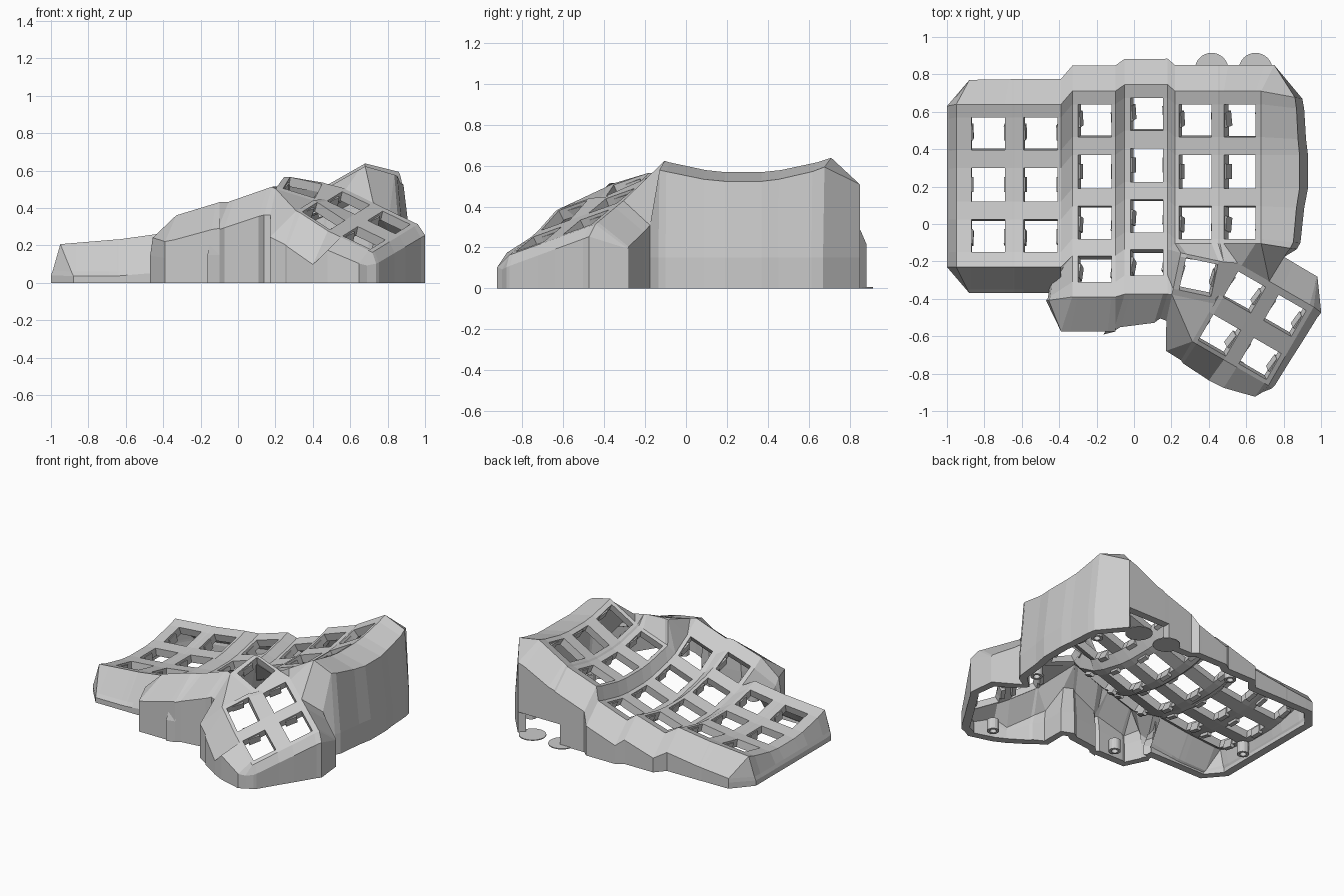
import bpy, bmesh, math
from mathutils import Vector, Matrix

cube = bpy.data.objects.get("Cube")
if cube:
    bpy.data.objects.remove(cube)

grey = bpy.data.materials.new("plain grey")
grey.use_nodes = True
COLOUR = (0.6, 0.6, 0.6, 1)
grey.diffuse_color = COLOUR
grey.node_tree.nodes["Principled BSDF"].inputs["Base Color"].default_value = COLOUR


def finish(bm, name):
    mesh = bpy.data.meshes.new(name)
    bm.to_mesh(mesh)
    bm.free()
    mesh.materials.append(grey)
    obj = bpy.data.objects.new(name, mesh)
    bpy.context.collection.objects.link(obj)
    return obj


bm = bmesh.new()
holes = []


def face(*verts):
    unique = list(dict.fromkeys(verts))
    if len(unique) > 2 and not bm.faces.get(unique):
        bm.faces.new(unique)


def strip(a, b):
    for k in range(len(a) - 1):
        face(a[k], a[k + 1], b[k + 1], b[k])


def patch(grid):
    """Skin a grid of vertices, leaving a switch hole at every odd cell."""
    for i in range(len(grid) - 1):
        for j in range(len(grid[0]) - 1):
            quad = (grid[i][j], grid[i + 1][j], grid[i + 1][j + 1], grid[i][j + 1])
            if i % 2 and j % 2:
                holes.append([v.co.copy() for v in quad])
            else:
                face(*quad)


# Key columns: x edges, centre y, base height at left and right, front reach
BOWL = 1.3
ROWS = [0.43, 0.36, 0.185, 0.09, -0.09, -0.185, -0.36]


def key_column(x0, h0, h1, x1, yc, z0, z1, front, lift=0):
    rows = ROWS + front
    grid = []
    for x in (x0, h0, h1, x1):
        base = z0 + (z1 - z0) * (x - x0) / (x1 - x0)
        line = []
        for j, d in enumerate(rows):
            z = base + BOWL - math.sqrt(BOWL**2 - d * d) + lift * max(0, j - 7) / 2
            line.append(bm.verts.new((x, yc + d, z)))
        grid.append(line)
    patch(grid)
    return grid


short, cut = [-0.44], [-0.385]
A = key_column(-0.95, -0.87, -0.69, -0.65, 0.21, 0.13, 0.155, short)
B = key_column(-0.64, -0.59, -0.41, -0.39, 0.21, 0.155, 0.19, short)
C = key_column(-0.33, -0.30, -0.12, -0.10, 0.28, 0.16, 0.23, [-0.45, -0.59, -0.67], 0.015)
D = key_column(-0.05, -0.02, 0.155, 0.18, 0.315, 0.19, 0.27, [-0.45, -0.59, -0.69], 0.045)
E = key_column(0.22, 0.24, 0.415, 0.45, 0.28, 0.35, 0.43, cut)
F = key_column(0.46, 0.48, 0.65, 0.68, 0.28, 0.44, 0.565, cut)
columns = [A, B, C, D, E, F]
for left, right in zip(columns, columns[1:]):
    n = min(len(left[3]), len(right[0]))
    strip(left[3][:n], right[0][:n])


# Thumb cluster: a tilted plane with one single key and a two by two block
def thumb_patch(cx, cy, angle, us, vs, lift=0):
    c, s = math.cos(angle), math.sin(angle)
    grid = []
    for i, u in enumerate(us):
        line = []
        for v in vs:
            x, y = cx + u * c - v * s, cy + u * s + v * c
            z = 0.52 - 0.207 * (x - 0.34) + 0.478 * (y + 0.28)
            if i < 2 and v < 0:
                z += lift
            line.append(bm.verts.new((x, y, min(z, 0.565))))
        grid.append(line)
    patch(grid)
    return grid


S = thumb_patch(0.345, -0.285, math.radians(-12),
                [-0.12, -0.087, 0.087, 0.115], [-0.12, -0.088, 0.088, 0.108])
T = thumb_patch(0.6325, -0.5425, math.radians(-30),
                [-0.235, -0.21, -0.04, 0.04, 0.21, 0.235],
                [-0.235, -0.213, -0.053, 0.053, 0.213, 0.25], 0.025)
s_top = [line[3] for line in S]
s_low = [line[0] for line in S]
t_top = [line[5] for line in T]
t_low = [line[0] for line in T]

# Webs between the thumb cluster and the key columns
strip([c[7] for c in E], s_top)
strip([E[3][7]] + [c[7] for c in F], [s_top[3], s_top[3]] + t_top[:3])
strip(S[3][::-1], T[0][:1:-1])
face(*s_low, T[0][2], T[0][1], T[0][0])
face(D[3][7], E[0][7], s_top[0])
strip([D[3][7], D[3][8], D[3][8], D[3][9]], S[0][::-1])


# Outer walls: rim vertices, outward reach at each end, mid reach, bevel drop
def row(cols, j):
    return [line[j] for c in cols for line in c]


walls = [
    (row([A], 0), (0.07, 0.13), (0, 0.135), 1, 0.13),
    (row([B, C, D, E], 0), (0, 0.135), (0, 0.14), 1, 0.13),
    (row([F], 0), (0, 0.14), (0.07, 0.14), 1, 0.13),
    (F[3][:4], (0.22, -0.04), (0.25, 0), 0.82, 0.045),
    (F[3][4:], (0.25, 0), (0.19, -0.03), 0.82, 0.045),
    (t_top[2:], (0.08, 0.13), (0.02, 0.16), 1, 0.12),
    (T[5][::-1], (0.04, -0.03), (0.02, -0.015), 1, 0.06),
    (t_low[:2:-1], (-0.03, -0.035), (-0.07, -0.11), 1, 0.07),
    (t_low[2::-1], (-0.08, -0.11), (-0.06, -0.1), 1, 0.18),
    ([T[0][0], s_low[0]], (-0.14, -0.05), (-0.03, -0.14), 1, 0.14),
    (row([D], 9)[::-1], (-0.04, -0.13), (-0.06, -0.2), 1, 0.15),
    (row([C], 9)[::-1], (0, -0.185), (-0.06, -0.185), 1, 0.14),
    (C[0][:6:-1], (-0.14, -0.02), (-0.12, -0.15), 0.9, 0.12),
    (row([A, B], 7)[:0:-1], (0, -0.14), (0, -0.14), 0.85, 0.17),
    ([A[0][7]], (0.07, -0.14), (0.07, -0.14), 0.85, 0.17),
    (A[0][::-1], (-0.05, 0), (-0.05, -0.01), 0.8, 0.14),
]
rings = []
for verts, start, end, reach, drop in walls:
    for k, v in enumerate(verts):
        off = Vector(start).lerp(Vector(end), k / max(1, len(verts) - 1)).to_3d()
        mid = v.co + off * reach
        mid.z = max(v.co.z - drop, 0.06)
        foot = v.co + off
        foot.z = 0
        low = foot.copy()
        low.z = min(0.15, mid.z * 0.6)
        rings.append([v] + [bm.verts.new(p) for p in (mid, low, foot)])
for a, b in zip(rings, rings[1:] + rings[:1]):
    for k in range(3):
        centre = (a[3].co + b[3].co) / 2
        # connector opening low in the back wall
        if k == 2 and centre.y > 0.8 and 0.4 < centre.x < 0.74:
            continue
        face(a[k], a[k + 1], b[k + 1], b[k])

bmesh.ops.recalc_face_normals(bm, faces=bm.faces)
if sum(f.normal.z * f.calc_area() for f in bm.faces) < 0:
    bmesh.ops.reverse_faces(bm, faces=bm.faces)
shell = finish(bm, "case_shell")
solid = shell.modifiers.new("thickness", "SOLIDIFY")
solid.thickness = 0.055
solid.offset = -1

# Clips at the sides of each switch hole
bm = bmesh.new()
for a, b, c, d in holes:
    centre = (a + b + c + d) / 4
    u = (b + c - a - d) / 2
    v = (d + c - a - b) / 2
    half = u.length / 2
    u.normalize()
    n = u.cross(v).normalized()
    if n.z < 0:
        n = -n
    w = n.cross(u)
    for side in (-1, 1):
        place = Matrix((u, w, n)).transposed().to_4x4()
        place.translation = centre + u * side * (half + 0.008) - n * 0.045
        bmesh.ops.create_cube(bm, size=1, matrix=place @ Matrix.Diagonal((0.03, 0.08, 0.06, 1)))
finish(bm, "switch_clips")

# Screw posts inside the bottom rim
bm = bmesh.new()
for x, y in ((-0.89, 0.05), (-0.22, -0.46), (-0.2, 0.74),
             (0.82, 0.6), (0.8, -0.04), (0.56, -0.77)):
    rim = []
    for radius, z in ((0.022, 0.0), (0.04, 0.0), (0.04, 0.08), (0.022, 0.08)):
        rim.append([bm.verts.new((x + radius * math.cos(t * math.pi / 8),
                                  y + radius * math.sin(t * math.pi / 8), z))
                    for t in range(16)])
    for p, q in zip(rim, rim[1:] + rim[:1]):
        for t in range(16):
            bm.faces.new((p[t], p[t - 1], q[t - 1], q[t]))
bmesh.ops.recalc_face_normals(bm, faces=bm.faces)
finish(bm, "screw_posts")

# Thin round pads under the connector opening
bm = bmesh.new()
for x in (0.415, 0.65):
    bmesh.ops.create_cone(bm, cap_ends=True, segments=32, radius1=0.09, radius2=0.09,
                          depth=0.006, matrix=Matrix.Translation((x, 0.825, 0.003)))
finish(bm, "round_pads")
